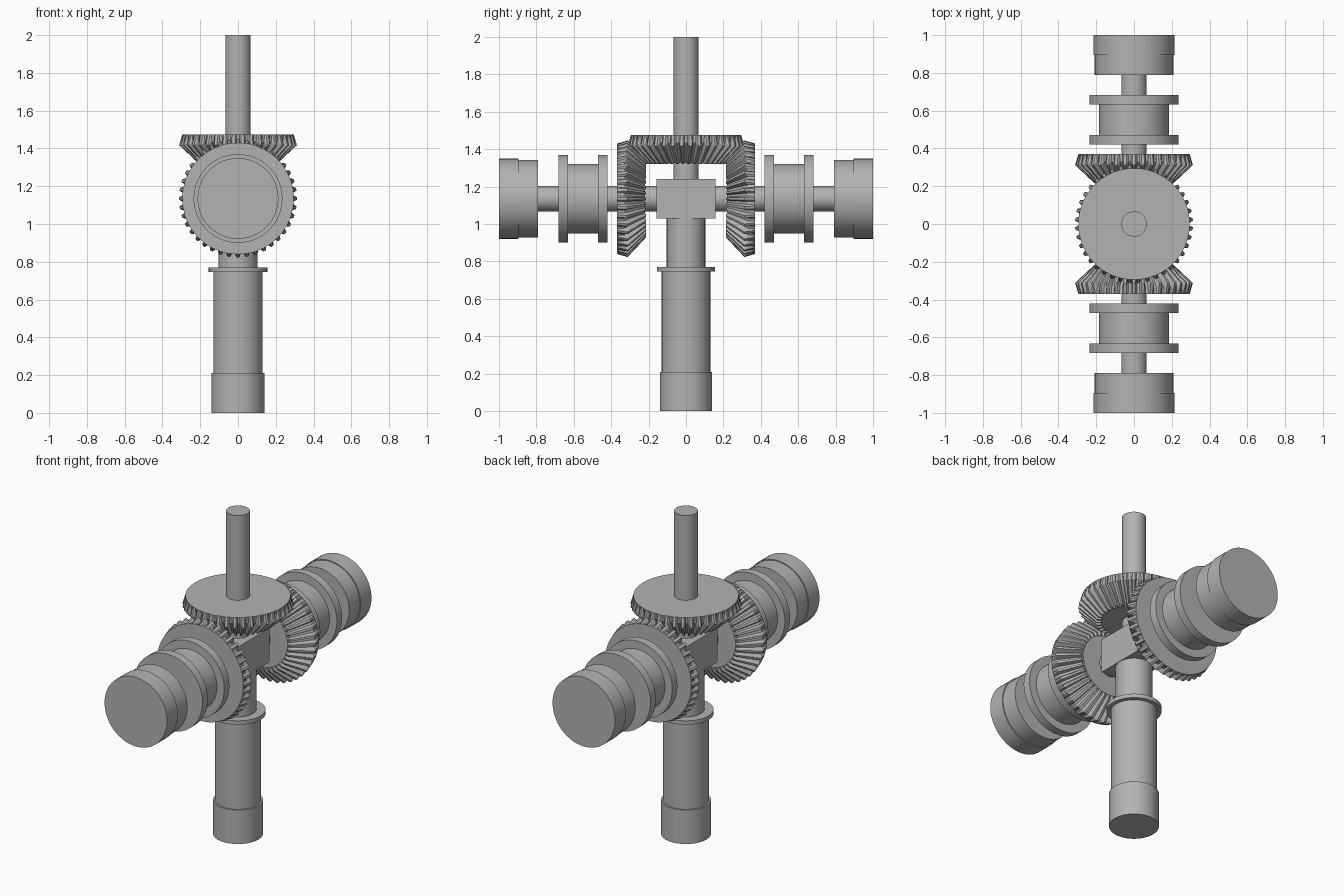
import bpy, bmesh, math
from mathutils import Matrix, Vector

cube = bpy.data.objects.get("Cube")
if cube:
    bpy.data.objects.remove(cube, do_unlink=True)

grey = bpy.data.materials.new("machined grey")
grey.use_nodes = True
grey.diffuse_color = (0.45, 0.45, 0.45, 1)
grey.node_tree.nodes["Principled BSDF"].inputs["Base Color"].default_value = (0.45, 0.45, 0.45, 1)

HUB = 1.135          # height where all the axes cross
SIDES = 64
TEETH = 40
UP = Matrix.Identity(4)
# Local z runs outwards along each output axis
FRONT = Matrix.Translation((0, 0, HUB)) @ Matrix.Rotation(math.pi / 2, 4, 'X')
BACK = Matrix.Translation((0, 0, HUB)) @ Matrix.Rotation(-math.pi / 2, 4, 'X')


def finish(name, bm, matrix, angle=35):
    bmesh.ops.recalc_face_normals(bm, faces=bm.faces)
    bm.transform(matrix)
    mesh = bpy.data.meshes.new(name)
    bm.to_mesh(mesh)
    bm.free()
    mesh.materials.append(grey)
    obj = bpy.data.objects.new(name, mesh)
    bpy.context.collection.objects.link(obj)
    bpy.ops.object.select_all(action='DESELECT')
    obj.select_set(True)
    bpy.context.view_layer.objects.active = obj
    bpy.ops.object.shade_smooth_by_angle(angle=math.radians(angle))


def loft(name, rings, matrix, angle=35):
    """Join equal-length rings of points and cap both ends."""
    bm = bmesh.new()
    loops = [[bm.verts.new(p) for p in ring] for ring in rings]
    n = len(loops[0])
    for a, b in zip(loops, loops[1:]):
        for i in range(n):
            j = (i + 1) % n
            bm.faces.new((a[i], a[j], b[j], b[i]))
    bm.faces.new(loops[0])
    bm.faces.new(loops[-1])
    finish(name, bm, matrix, angle)


def polar(r, a, z):
    return Vector((r * math.cos(a), r * math.sin(a), z))


def turned(name, profile, matrix=UP):
    """Lathe a list of (radius, height) pairs."""
    loft(name, [[polar(r, math.tau * i / SIDES, z) for i in range(SIDES)]
                for r, z in profile], matrix)


def bevel_gear(name, back, matrix, phase):
    """Bevel gear whose flat back sits at distance `back`, teeth facing the hub."""
    # (tip radius, tip depth, root radius, root depth) from back to front
    sections = [(0.295, 0, 0.295, 0),
                (0.312, 0.058, 0.29, 0.038),
                (0.208, 0.155, 0.195, 0.142),
                (0.19, 0.155, 0.19, 0.142)]
    # Position in the tooth pitch, and whether it lies on the tip
    steps = [(-0.34, 0), (-0.15, 1), (0.15, 1), (0.34, 0)]
    rings = []
    for tip_r, tip_t, root_r, root_t in sections:
        ring = []
        for k in range(TEETH):
            for offset, on_tip in steps:
                a = math.tau * (k + offset + phase) / TEETH
                r, t = (tip_r, tip_t) if on_tip else (root_r, root_t)
                ring.append(polar(r, a, back - t))
        rings.append(ring)
    rings.append([polar(0.185, math.atan2(p.y, p.x), back - 0.15) for p in rings[-1]])
    loft(name, rings, matrix, 20)


# Upright drive: motor, collar, column, top gear and shaft
turned("motor_base", [(0.14, 0), (0.14, 0.21)])
turned("motor_body", [(0.13, 0.2), (0.13, 0.75)])
turned("motor_collar", [(0.155, 0.745), (0.155, 0.77)])
turned("column", [(0.103, 0.76), (0.103, 1.04)])
turned("top_shaft", [(0.067, HUB), (0.067, 2)])
bevel_gear("top_gear", 1.475, UP, 0.5)

# Central block
bm = bmesh.new()
bmesh.ops.create_cube(bm, size=1)
bmesh.ops.scale(bm, vec=(0.21, 0.314, 0.21), verts=bm.verts)
finish("centre_block", bm, Matrix.Translation((0, 0, HUB)))

# Matching output arms at front and back
for side, matrix in (("front", FRONT), ("back", BACK)):
    turned(side + "_shaft", [(0.067, 0.1), (0.067, 0.8)], matrix)
    bevel_gear(side + "_gear", 0.37, matrix, 0)
    turned(side + "_spool", [(0.235, 0.42), (0.235, 0.47), (0.185, 0.47),
                             (0.185, 0.632), (0.235, 0.632), (0.235, 0.683)], matrix)
    turned(side + "_end_cap", [(0.208, 0.79), (0.208, 0.895),
                               (0.214, 0.895), (0.214, 1)], matrix)
